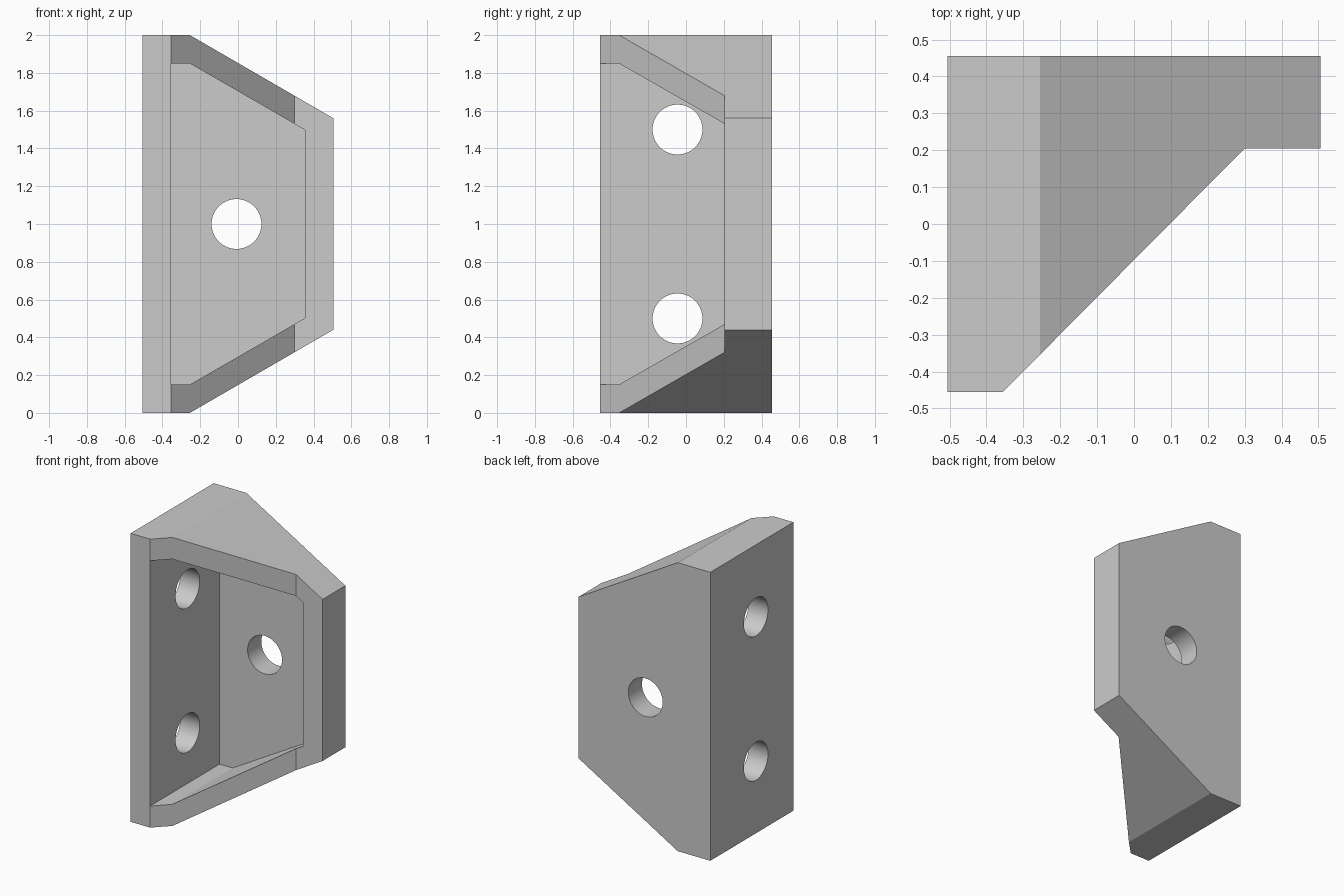
import bpy
import bmesh
from math import pi
from mathutils import Matrix

cube = bpy.data.objects.get("Cube")
if cube:
    bpy.data.objects.remove(cube, do_unlink=True)

grey = bpy.data.materials.new("plain grey")
grey.use_nodes = True
colour = (0.6, 0.6, 0.6, 1)
grey.diffuse_color = colour
grey.node_tree.nodes["Principled BSDF"].inputs["Base Color"].default_value = colour


def finish(name, bm):
    bmesh.ops.recalc_face_normals(bm, faces=bm.faces)
    mesh = bpy.data.meshes.new(name)
    bm.to_mesh(mesh)
    bm.free()
    mesh.materials.append(grey)
    obj = bpy.data.objects.new(name, mesh)
    bpy.context.collection.objects.link(obj)
    return obj


def prism(name, points, start, depth):
    """Extrude a closed outline of 3D points from an offset along a vector."""
    bm = bmesh.new()
    face = bm.faces.new([bm.verts.new(p) for p in points])
    bmesh.ops.translate(bm, verts=bm.verts, vec=start)
    side = bmesh.ops.extrude_face_region(bm, geom=[face])["geom"]
    moved = [v for v in side if isinstance(v, bmesh.types.BMVert)]
    bmesh.ops.translate(bm, verts=moved, vec=depth)
    return finish(name, bm)


def rod(name, centre, axis):
    bm = bmesh.new()
    turn = Matrix.Rotation(pi / 2, 4, "Y" if axis == "X" else "X")
    bmesh.ops.create_cone(bm, cap_ends=True, segments=64, radius1=0.132,
                          radius2=0.132, depth=0.4,
                          matrix=Matrix.Translation(centre) @ turn)
    return finish(name, bm)


def combine(target, cutter, operation="DIFFERENCE"):
    mod = target.modifiers.new(cutter.name, "BOOLEAN")
    mod.operation = operation
    mod.solver = "EXACT"
    mod.object = cutter
    bpy.context.view_layer.objects.active = target
    bpy.ops.object.modifier_apply(modifier=mod.name)
    bpy.data.objects.remove(cutter, do_unlink=True)


def symmetric(lower):
    """Close a front outline by mirroring it about mid height."""
    return [(x, 0, z) for x, z in lower] + [(x, 0, 2 - z) for x, z in reversed(lower)]


# Bracket body: plan outline limited by the tapered front outline
plan = [(-0.505, -0.455, 0), (-0.355, -0.455, 0), (0.3, 0.205, 0),
        (0.505, 0.205, 0), (0.505, 0.455, 0), (-0.505, 0.455, 0)]
bracket = prism("corner_bracket", plan, (0, 0, -0.1), (0, 0, 2.2))
taper = symmetric([(-0.505, 0), (-0.255, 0), (0.505, 0.44)])
taper[0], taper[-1] = (-0.6, 0, 0), (-0.6, 0, 2)
combine(bracket, prism("taper", taper, (0, -0.6, 0), (0, 1.2, 0)), "INTERSECT")

# Hollow pocket open to the front
pocket = symmetric([(-0.355, 0.15), (-0.255, 0.15), (0.355, 0.502)])
combine(bracket, prism("pocket", pocket, (0, -0.6, 0), (0, 0.905, 0)))

# Bolt holes: one in the back plate, two in the side plate
combine(bracket, rod("back_hole", (-0.008, 0.4, 1), "Y"))
for height in (0.5, 1.5):
    combine(bracket, rod("side_hole", (-0.52, -0.045, height), "X"))

# Smooth hole walls with crisp edges
bpy.ops.object.select_all(action="DESELECT")
bracket.select_set(True)
bpy.context.view_layer.objects.active = bracket
bpy.ops.object.shade_smooth_by_angle(angle=pi / 9)
